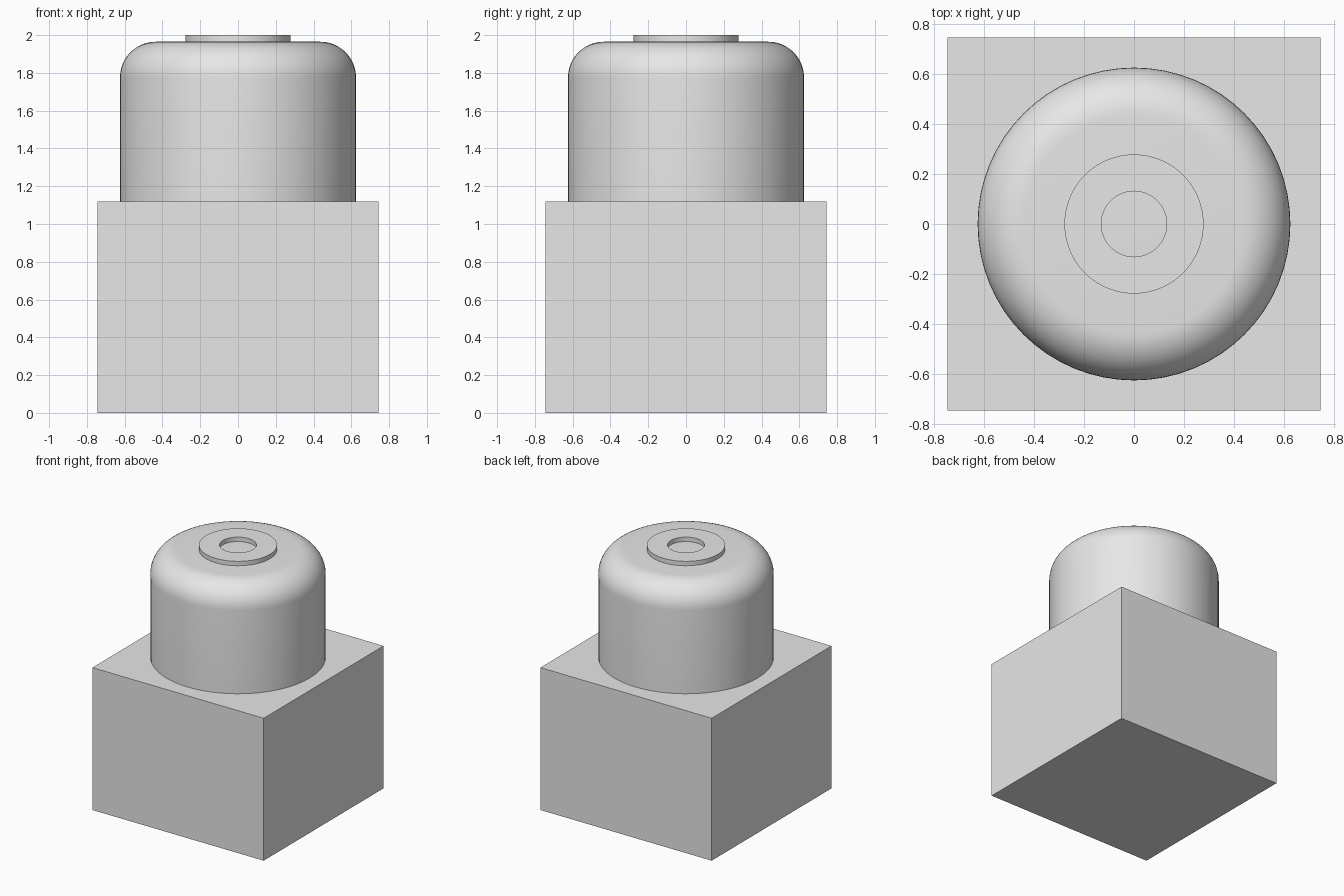
import bpy, math
from mathutils import Vector

cube = bpy.data.objects.get("Cube")
if cube:
    bpy.data.objects.remove(cube, do_unlink=True)

grey = bpy.data.materials.new("light_grey")
grey.use_nodes = True
colour = (0.8, 0.8, 0.8, 1)
grey.diffuse_color = colour
grey.node_tree.nodes["Principled BSDF"].inputs["Base Color"].default_value = colour


def lathe(name, profile, closed=False, sides=64):
    """Turn an (r, z) profile around the z axis; r = 0 ends close to a fan."""
    verts, rings, faces = [], [], []
    for r, z in profile:
        n = sides if r > 0 else 1
        rings.append([len(verts) + i for i in range(n)])
        for i in range(n):
            a = math.tau * i / sides
            verts.append(Vector((r * math.cos(a), r * math.sin(a), z)))
    pairs = list(zip(rings, rings[1:]))
    if closed:
        pairs.append((rings[-1], rings[0]))
    for low, high in pairs:
        for i in range(sides):
            j = i + 1
            quad = [low[i % len(low)], low[j % len(low)],
                    high[j % len(high)], high[i % len(high)]]
            faces.append(list(dict.fromkeys(quad)))
    mesh = bpy.data.meshes.new(name)
    mesh.from_pydata(verts, [], faces)
    mesh.materials.append(grey)
    obj = bpy.data.objects.new(name, mesh)
    bpy.context.collection.objects.link(obj)
    bpy.ops.object.select_all(action="DESELECT")
    obj.select_set(True)
    bpy.context.view_layer.objects.active = obj
    bpy.ops.object.shade_smooth_by_angle(angle=math.radians(30))
    return obj


# Square block
width, block_top = 1.49, 1.12
bpy.ops.mesh.primitive_cube_add(size=1, location=(0, 0, block_top / 2))
block = bpy.context.object
block.name = "base_block"
block.scale = (width, width, block_top)
block.data.materials.append(grey)

# Round drum with a rounded shoulder
radius, drum_top, fillet, steps = 0.625, 1.965, 0.19, 12
shoulder = [(radius - fillet + fillet * math.cos(a), drum_top - fillet + fillet * math.sin(a))
            for a in (math.pi / 2 * i / steps for i in range(steps + 1))]
lathe("drum", [(0, block_top), (radius, block_top)] + shoulder + [(0, drum_top)])

# Flat collar with an open centre
outer, inner, top = 0.278, 0.131, 2.0
lathe("collar_ring", [(inner, drum_top), (outer, drum_top), (outer, top), (inner, top)], closed=True)
